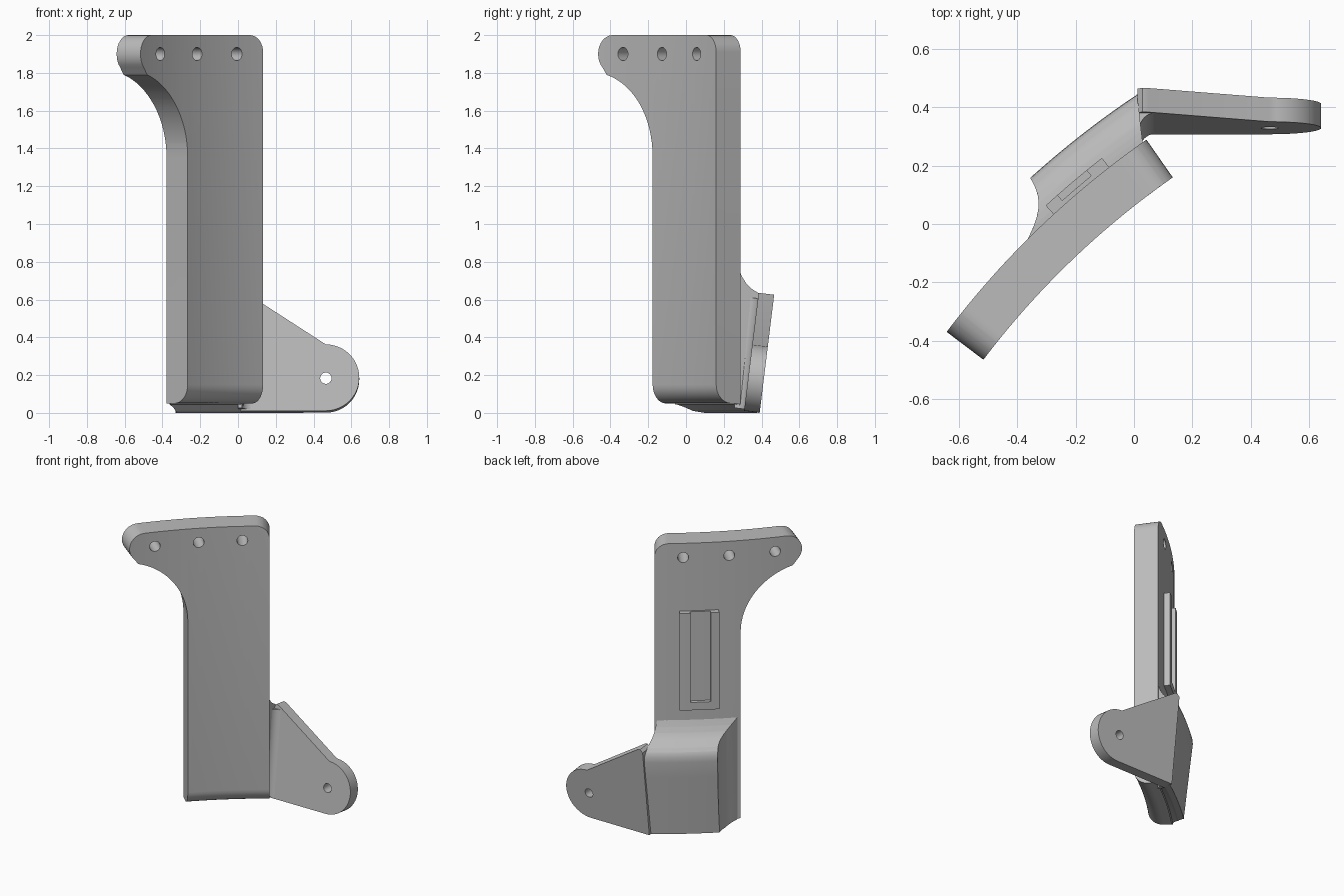
import bpy
import bmesh
from math import radians, degrees, sin, cos, exp, pi
from mathutils import Vector

if "Cube" in bpy.data.objects:
    bpy.data.objects.remove(bpy.data.objects["Cube"], do_unlink=True)

grey = bpy.data.materials.new("plain_grey")
grey.use_nodes = True
GREY = (0.5, 0.5, 0.5, 1)
grey.diffuse_color = GREY
grey.node_tree.nodes["Principled BSDF"].inputs["Base Color"].default_value = GREY

# The panel is an arc in plan: centre, back radius, thickness, start angle
CX, CY, R, THICK, START = 1.782, -2.204, 3.04, 0.158, 124.9
TILT = radians(7)


def polar(angle, d, z):
    a = radians(angle)
    return Vector((CX + (R + d) * cos(a), CY + (R + d) * sin(a), z))


def bend(u, z, d):
    """Wrap a flat (along, up, outward) point around the panel arc."""
    return polar(START + degrees(u / (R - THICK / 2)), d, z)


def lean(x, h, t):
    """Place a point on the tilted ear: t is the depth from its back face."""
    return Vector((x, 0.39 + h * sin(TILT) - t * cos(TILT), h * cos(TILT) + t * sin(TILT)))


def arc(cx, cy, r, a0, a1, n=10):
    steps = [radians(a0 + (a1 - a0) * i / n) for i in range(n + 1)]
    return [(cx + r * cos(a), cy + r * sin(a)) for a in steps]


def spread(lo, hi, n):
    return [lo + (hi - lo) * i / n for i in range(1, n)]


def prism(name, outline, lo, hi, place, cuts=(), round_edge=None):
    """Extrude an outline, slice it along given axes, then map it into space."""
    bm = bmesh.new()
    base = bm.faces.new([bm.verts.new((a, b, lo)) for a, b in outline])
    top = bmesh.ops.extrude_face_region(bm, geom=[base])["geom"]
    for v in top:
        if isinstance(v, bmesh.types.BMVert):
            v.co.z = hi
    if round_edge:
        test, radius = round_edge
        edges = [e for e in bm.edges if all(test(v.co) for v in e.verts)]
        bmesh.ops.bevel(bm, geom=edges, offset=radius, segments=8, profile=0.5, affect='EDGES')
    for axis, values in cuts:
        normal = Vector((0, 0, 0))
        normal[axis] = 1
        for value in values:
            bmesh.ops.bisect_plane(bm, geom=bm.verts[:] + bm.edges[:] + bm.faces[:],
                                   plane_co=normal * value, plane_no=normal)
    for v in bm.verts:
        v.co = place(*v.co)
    bmesh.ops.recalc_face_normals(bm, faces=bm.faces)
    mesh = bpy.data.meshes.new(name)
    bm.to_mesh(mesh)
    bm.free()
    mesh.materials.append(grey)
    ob = bpy.data.objects.new(name, mesh)
    bpy.context.collection.objects.link(ob)
    return ob


def drill(ob, centre, direction, radius):
    bpy.ops.mesh.primitive_cylinder_add(
        vertices=24, radius=radius, depth=0.5, location=centre,
        rotation=direction.to_track_quat('Z', 'Y').to_euler())
    cutter = bpy.context.object
    cutter.hide_render = True
    cutter.data.materials.append(grey)
    mod = ob.modifiers.new("hole", 'BOOLEAN')
    mod.object = cutter
    mod.solver = 'EXACT'
    bpy.context.view_layer.objects.active = ob
    bpy.ops.object.modifier_apply(modifier="hole")
    bpy.data.objects.remove(cutter, do_unlink=True)


def smooth(ob):
    bpy.ops.object.select_all(action='DESELECT')
    ob.select_set(True)
    bpy.context.view_layer.objects.active = ob
    bpy.ops.object.shade_smooth_by_angle(angle=radians(30))


# Curved panel with a side flange at the top and a rounded front bottom edge
WIDTH = 0.537
outline = [(0, 0.05), (WIDTH, 0.05)]
outline += arc(WIDTH + 0.45, 1.355, 0.45, 180, 105, 16)
outline += arc(0.83, 1.9, 0.1, -45, 90, 12)
outline += arc(0.09, 1.91, 0.09, 90, 180, 8)
panel = prism("curved_panel", outline, -THICK, 0, bend, [(0, spread(0, 0.93, 24))],
              (lambda c: c.z < -0.1 and c.y < 0.06, 0.1))
for u in (0.178, 0.465, 0.757):
    centre = bend(u, 1.9, -THICK / 2)
    drill(panel, centre, Vector((centre.x - CX, centre.y - CY, 0)), 0.035)

# Slotted guide on the back of the panel, open at the top
a0, a1, s0, s1 = 0.155, 0.398, 0.22, 0.346
guide = [(a0, 0.845), (a1, 0.845), (a1, 1.525), (s1, 1.525),
         (s1, 0.9), (s0, 0.9), (s0, 1.525), (a0, 1.525)]
slices = [(0, spread(a0, a1, 8))]
prism("slotted_guide", guide, -0.01, 0.04, bend, slices)
floor = [(s0, 0.89), (s1, 0.89), (s1, 1.525), (s0, 1.525)]
prism("slot_floor", floor, -0.01, 0.015, bend, slices)


# Bracket block: flares into the panel along its far side and its top
def block_place(d, z, t):
    near = 125.2 - 10 * d
    far = 132 + 2.9 * exp(-max(d, 0) / 0.05)
    return polar(near + (far - near) * t, d, z)


block = [(-0.01, 0.045), (0, 0.045), (0.04, 0.01), (0.085, 0), (0.146, 0.53)]
block += [(0.144, 0.565), (0.134, 0.595), (0.115, 0.618), (0.09, 0.635)]
block += [(0.06, 0.657), (0.035, 0.685), (0.015, 0.72), (0, 0.76), (-0.01, 0.78)]
smooth(prism("bracket_block", block, 0, 1, block_place,
             [(0, spread(0, 0.15, 9)), (2, spread(0, 1, 10))]))

# Tilted ear with a rounded end and one hole
ear_outline = [(0.012, 0)] + arc(0.465, 0.178, 0.177, -90, 90, 24)
ear_outline += [(0.05, 0.625), (0.03, 0.63), (0.012, 0.61)]
ear = prism("bracket_ear", ear_outline, 0, 0.083, lean)
drill(ear, lean(0.465, 0.18, 0.04), Vector((0, 1, 0)), 0.03)

# Inside fillet between the ear and the block
web = [(0.0, 0.05), (0.075, 0.082)] + arc(0.075, 0.137, 0.055, 270, 180, 6) + [(0.0, 0.137)]
fillet = prism("bracket_fillet", web, 0.01, 0.6, lambda x, t, h: lean(x, h, t))

for part in (panel, ear, fillet):
    smooth(part)
